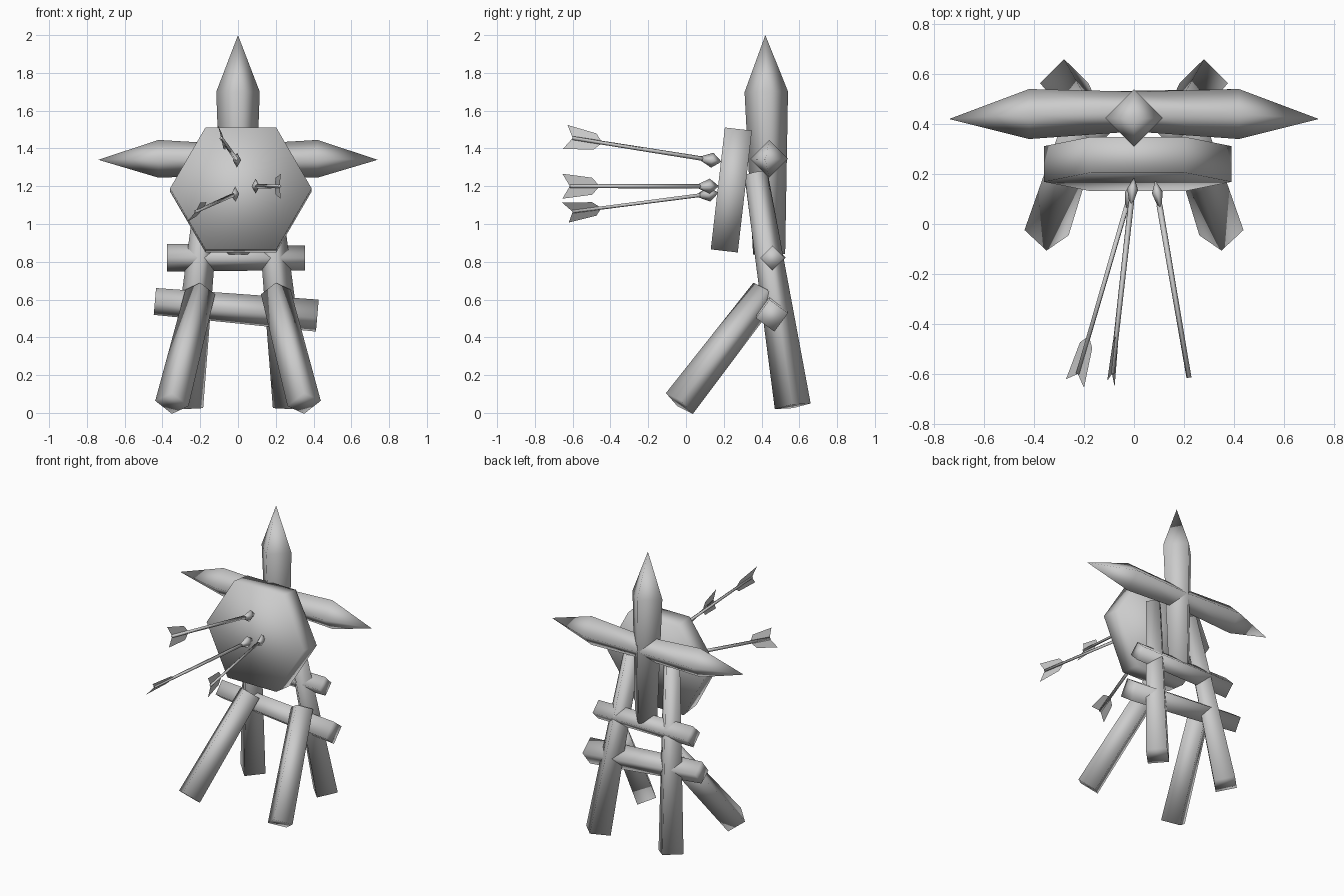
import bpy, bmesh, math
from mathutils import Vector

cube = bpy.data.objects.get("Cube")
if cube:
    bpy.data.objects.remove(cube, do_unlink=True)

grey = bpy.data.materials.new("plain grey")
grey.use_nodes = True
COLOUR = (0.6, 0.6, 0.6, 1)
grey.diffuse_color = COLOUR
grey.node_tree.nodes["Principled BSDF"].inputs["Base Color"].default_value = COLOUR


def finish(name, bm):
    bmesh.ops.remove_doubles(bm, verts=bm.verts, dist=0.0005)
    bmesh.ops.recalc_face_normals(bm, faces=bm.faces)
    mesh = bpy.data.meshes.new(name)
    bm.to_mesh(mesh)
    bm.free()
    for poly in mesh.polygons:
        poly.use_smooth = True
    mesh.materials.append(grey)
    obj = bpy.data.objects.new(name, mesh)
    bpy.context.collection.objects.link(obj)
    return obj


def beam(name, stations, ref, sides=4, flat=1.0):
    """Prism through (point, radius) stations; one corner points along ref."""
    pts = [Vector(p) for p, r in stations]
    axis = (pts[-1] - pts[0]).normalized()
    u = Vector(ref)
    u = (u - axis * u.dot(axis)).normalized()
    v = axis.cross(u) * flat
    bm = bmesh.new()
    rings = []
    for p, (_, r) in zip(pts, stations):
        angles = [math.tau * k / sides for k in range(sides)]
        rings.append([bm.verts.new(p + (u * math.cos(a) + v * math.sin(a)) * r) for a in angles])
    for low, high in zip(rings, rings[1:]):
        for k in range(sides):
            n = (k + 1) % sides
            bm.faces.new((low[k], low[n], high[n], high[k]))
    # cap only the blunt ends
    for ring, (_, r) in ((rings[0], stations[0]), (rings[-1], stations[-1])):
        if r > 0:
            bm.faces.new(ring)
    return finish(name, bm)


X, Z = (1, 0, 0), (0, 0, 1)

# Sharpened upright and sharpened arms
beam("center_post", [((0, 0.44, 0.84), 0.085), ((0, 0.425, 1.7), 0.115), ((0, 0.42, 2.0), 0)], X)
half = [((0.42, 0.44, 1.345), 0.1), ((0.74, 0.42, 1.34), 0)]
mirrored = [((-p[0], p[1], p[2]), r) for p, r in reversed(half)]
beam("arm_bar", mirrored + [((0, 0.45, 1.34), 0.08)] + half, Z)

# Four splayed legs
for side, s in (("left", 1), ("right", -1)):
    beam("rear_leg_" + side, [((s * 0.28, 0.565, 0.035), 0.096), ((s * 0.15, 0.37, 1.27), 0.062)], X)
    beam("front_leg_" + side, [((s * 0.35, -0.035, 0.05), 0.09), ((s * 0.2, 0.42, 0.64), 0.08)], X)

# Braces behind the legs
beam("upper_brace", [((-0.375, 0.455, 0.822), 0.073), ((0.355, 0.457, 0.82), 0.065)], Z)
beam("lower_brace", [((-0.44, 0.455, 0.59), 0.072), ((0.42, 0.455, 0.515), 0.086)], (0, -0.15, 1))

# Hexagonal target board, leaning back
middle = Vector((0.015, 0.24, 1.18))
lean = Vector((0, -0.993, 0.115))
beam("target_board", [(middle - lean * 0.072, 0.375), (middle + lean * 0.072, 0.375)], X, 6)


# Arrows: diamond head, thin shaft and one flat swept vane
def arrow(label, tip, tail, up):
    tip, tail, up = Vector(tip), Vector(tail), Vector(up)
    d = (tip - tail).normalized()
    up = (up - d * up.dot(d)).normalized()
    beam("arrow_head_" + label, [(tip - d * 0.11, 0.012), (tip - d * 0.05, 0.04), (tip, 0)], Z, 4, 0.55)
    beam("arrow_shaft_" + label, [(tail, 0.01), (tip - d * 0.1, 0.012)], up)
    bm = bmesh.new()
    spine = [bm.verts.new(tail), bm.verts.new(tail + d * 0.16)]
    for s in (1, -1):
        rim = [bm.verts.new(tail + d * a + up * (s * w)) for a, w in ((0.12, 0.045), (-0.04, 0.066))]
        bm.faces.new(spine + rim)
    finish("arrow_vane_" + label, bm)


arrow("top", (0.0, 0.188, 1.33), (-0.088, -0.6, 1.455), (-0.25, 0, 1))
arrow("low", (0.0, 0.172, 1.165), (-0.225, -0.6, 1.065), (0.6, 0, 0.8))
arrow("side", (0.085, 0.175, 1.2), (0.22, -0.615, 1.2), Z)
